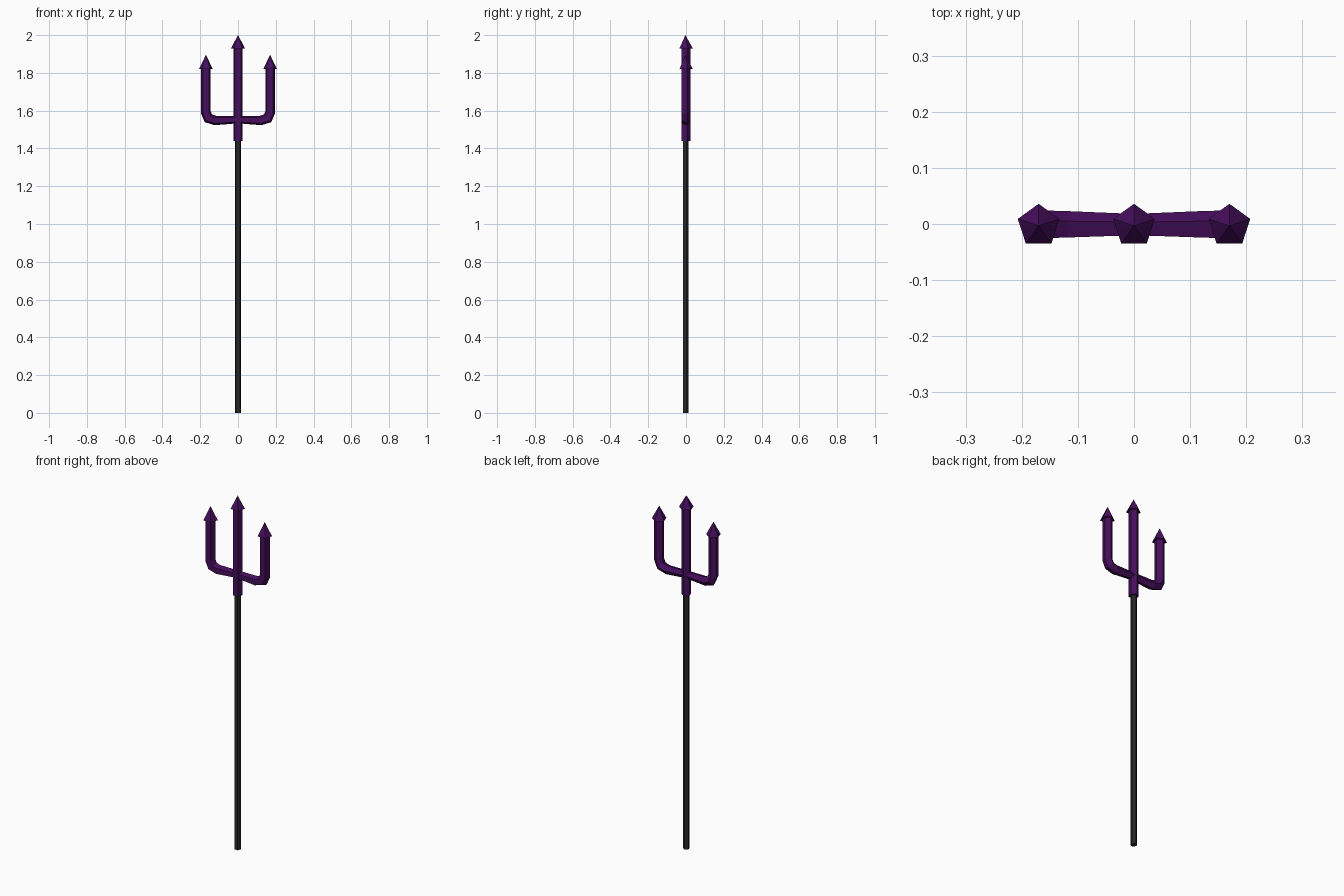
import bpy, bmesh, math
from mathutils import Vector

if "Cube" in bpy.data.objects:
    bpy.data.objects.remove(bpy.data.objects["Cube"])

SIDES = 5
Y0 = -0.003  # pentagon points towards +y, so shift to keep the model centred


def material(name, rgb):
    m = bpy.data.materials.new(name)
    m.diffuse_color = (*rgb, 1)
    m.use_nodes = True
    m.node_tree.nodes["Principled BSDF"].inputs["Base Color"].default_value = m.diffuse_color
    return m


purple = material("dark purple", (0.062, 0.0045, 0.11))
black = material("charcoal", (0.021, 0.021, 0.021))


def sweep(name, path, mat):
    """Five-sided tube along (x, z, radius) points in the xz plane; radius 0 makes a tip."""
    bm = bmesh.new()
    pts = [Vector((x, z)) for x, z, r in path]
    rings = []
    for i, (x, z, r) in enumerate(path):
        a = (pts[i] - pts[i - 1]).normalized() if i else None
        b = (pts[i + 1] - pts[i]).normalized() if i < len(pts) - 1 else None
        t = (a + b).normalized() if a and b else (a or b)
        n = Vector((t.y, -t.x))
        if r == 0:
            rings.append([bm.verts.new((x, Y0, z))] * SIDES)
            continue
        stretch = 1 / max(0.5, t.dot(a)) if a and b else 1
        ring = []
        for k in range(SIDES):
            ang = math.pi / 2 + k * math.tau / SIDES
            u = n * math.cos(ang) * r * stretch
            ring.append(bm.verts.new((x + u.x, Y0 + math.sin(ang) * r, z + u.y)))
        rings.append(ring)
    for lo, hi in zip(rings, rings[1:]):
        for k in range(SIDES):
            j = (k + 1) % SIDES
            corners = [lo[k], lo[j], hi[j], hi[k]]
            bm.faces.new(list(dict.fromkeys(corners)))
    for ring in (rings[0], rings[-1]):
        if len(set(ring)) == SIDES:
            bm.faces.new(ring)
    bmesh.ops.recalc_face_normals(bm, faces=bm.faces[:])
    me = bpy.data.meshes.new(name)
    bm.to_mesh(me)
    bm.free()
    me.materials.append(mat)
    ob = bpy.data.objects.new(name, me)
    bpy.context.collection.objects.link(ob)
    return ob


# handle
sweep("pole", [(0, 0, 0.017), (0, 1.45, 0.017)], black)

# middle prong with its point
sweep("middle_prong", [(0, 1.44, 0.026), (0, 1.94, 0.026)], purple)
sweep("middle_point", [(0, 1.93, 0.039), (0, 2.0, 0)], purple)

# curved side prongs with their points
for side, s in (("left", -1), ("right", 1)):
    sweep(side + "_prong", [(0, 1.553, 0.021), (s * 0.12, 1.548, 0.026),
                            (s * 0.157, 1.56, 0.027), (s * 0.17, 1.59, 0.027),
                            (s * 0.17, 1.83, 0.027)], purple)
    sweep(side + "_point", [(s * 0.17, 1.82, 0.039), (s * 0.17, 1.895, 0)], purple)
